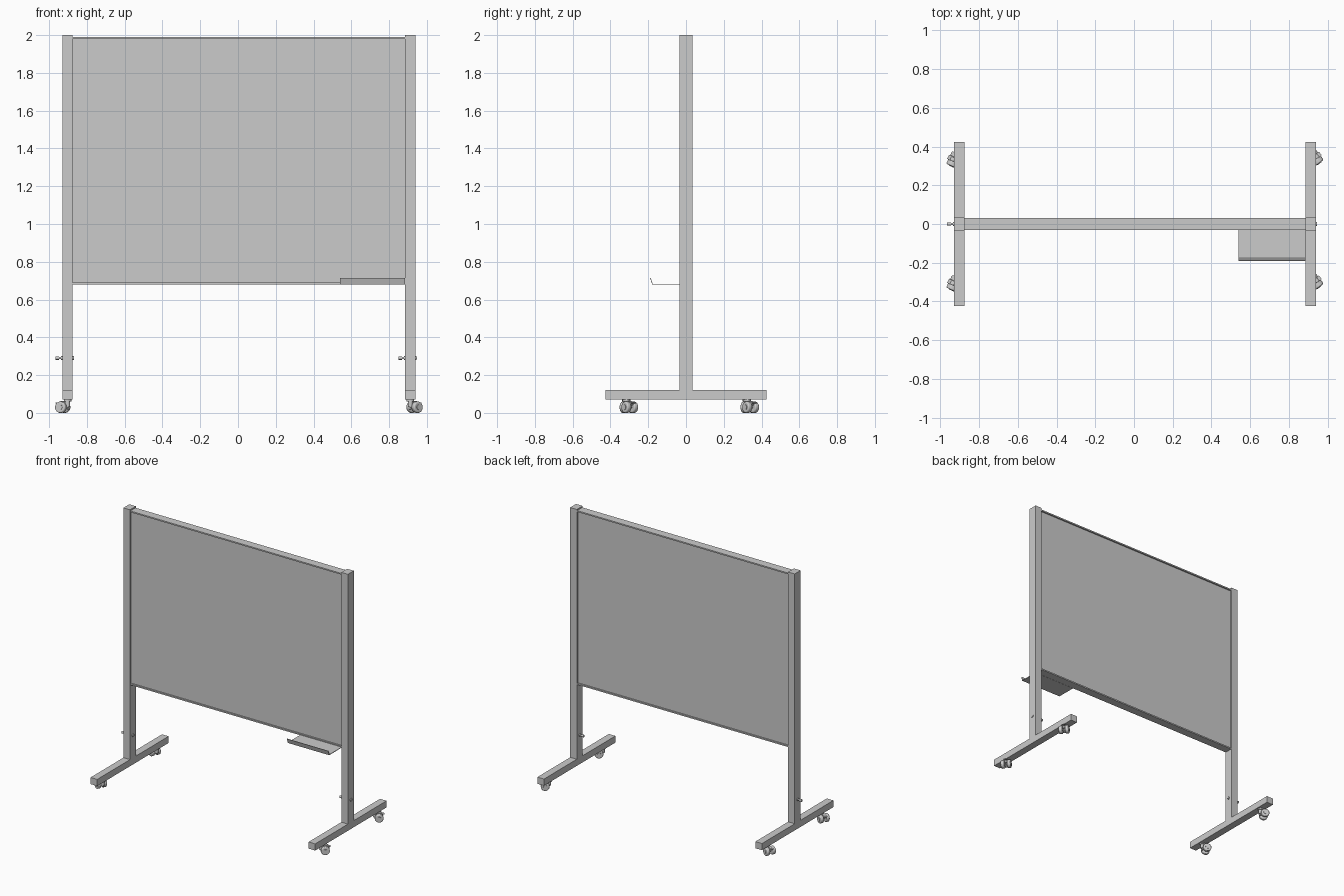
import bpy, math
from mathutils import Matrix, Vector

if "Cube" in bpy.data.objects:
    bpy.data.objects.remove(bpy.data.objects["Cube"])

def link(ob, M=None):
    if M is not None:
        ob.data.transform(M)
    return ob

def box(name, x0, x1, y0, y1, z0, z1, M=None):
    bpy.ops.mesh.primitive_cube_add(size=1)
    ob = bpy.context.object
    ob.name = name
    S = Matrix.Translation(((x0+x1)/2, (y0+y1)/2, (z0+z1)/2)) @ Matrix.Diagonal((x1-x0, y1-y0, z1-z0, 1))
    return link(ob, (M if M is not None else Matrix()) @ S)

def rod(name, a, b, r, M=None, sides=24, bevel=0):
    a, b = Vector(a), Vector(b)
    bpy.ops.mesh.primitive_cylinder_add(vertices=sides, radius=r, depth=(b-a).length)
    ob = bpy.context.object
    ob.name = name
    R = Matrix.Translation((a+b)/2) @ (b-a).to_track_quat('Z', 'Y').to_matrix().to_4x4()
    link(ob, (M if M is not None else Matrix()) @ R)
    if bevel:
        m = ob.modifiers.new('bevel', 'BEVEL')
        m.width, m.segments, m.limit_method = bevel, 3, 'ANGLE'
    bpy.ops.object.shade_smooth_by_angle()
    return ob

def extrude(name, prof, x0, x1, M=None):
    """Extrude a closed (y, z) outline along x."""
    n = len(prof)
    v = [(x, y, z) for x in (x0, x1) for y, z in prof]
    f = [(i, (i+1) % n, n+(i+1) % n, n+i) for i in range(n)]
    f += [tuple(range(n-1, -1, -1)), tuple(range(n, 2*n))]
    me = bpy.data.meshes.new(name)
    me.from_pydata(v, [], f)
    ob = bpy.data.objects.new(name, me)
    bpy.context.collection.objects.link(ob)
    if M is not None:
        me.transform(M)
    return ob

# twin-wheel swivel caster; local +x is the trailing direction
def caster(name, px, py, ang):
    M = Matrix.Translation((px, py, 0)) @ Matrix.Rotation(ang, 4, 'Z')
    c, zc, r = 0.028, 0.03, 0.03
    for s in (-1, 1):
        rod(name+'_wheel', (c, s*0.01, zc), (c, s*0.036, zc), r, M, 28, 0.006)
        rod(name+'_hub', (c, s*0.036, zc), (c, s*0.039, zc), 0.014, M, 20)
    rod(name+'_axle', (c, -0.037, zc), (c, 0.037, zc), 0.006, M, 12)
    # hood arcs over the middle of the wheels
    arc = [math.radians(a) for a in range(40, 201, 20)]
    prof = [(c+0.033*math.cos(a), zc+0.033*math.sin(a)) for a in arc]
    prof += [(c+0.012*math.cos(a), zc+0.012*math.sin(a)) for a in reversed(arc)]
    extrude(name+'_hood', prof, -0.009, 0.009,
            M @ Matrix(((0, 1, 0, 0), (-1, 0, 0, 0), (0, 0, 1, 0), (0, 0, 0, 1))))
    rod(name+'_socket', (0, 0, 0.03), (0, 0, 0.064), 0.013, M, 20)
    rod(name+'_stem', (0, 0, 0.06), (0, 0, 0.075), 0.02, M, 20)
    box(name+'_brake_lever', c+0.012, c+0.036, -0.012, 0.012, 0.05, 0.055, M)

# stand sides: post, foot, locking bolt, casters
XL, XR, HW = -0.9025, 0.9125, 0.0275
for side, x in (('left', XL), ('right', XR)):
    box(side+'_post', x-HW, x+HW, -0.035, 0.035, 0.12, 2.0)
    box(side+'_foot', x-HW, x+HW, -0.425, 0.425, 0.07, 0.12)
    rod(side+'_bolt', (x-0.05, 0, 0.29), (x+0.034, 0, 0.29), 0.006, sides=16)
    rod(side+'_bolt_knob', (x-0.063, 0, 0.29), (x-0.044, 0, 0.29), 0.009, sides=16)
    rod(side+'_bolt_collar', (x-0.034, 0, 0.29), (x-0.027, 0, 0.29), 0.011, sides=16)
    rod(side+'_bolt_nut', (x+0.027, 0, 0.29), (x+0.033, 0, 0.29), 0.011, sides=16)

caster('left_back_caster', XL, 0.32, math.radians(155))
caster('left_front_caster', XL, -0.32, math.radians(155))
caster('right_back_caster', XR, 0.325, math.radians(38))
caster('right_front_caster', XR, -0.315, math.radians(38))

# board recessed between the top and bottom rails
xl, xr = XL+HW, XR-HW
box('board', xl, xr, -0.02, 0.02, 0.685, 1.985)
box('top_rail', xl, xr, -0.031, 0.031, 1.98, 1.99)
box('bottom_rail', xl, xr, -0.031, 0.031, 0.68, 0.69)

# pen tray: thin bent sheet
extrude('pen_tray', [(-0.03, 0.679), (-0.179, 0.679), (-0.19, 0.714), (-0.187, 0.715),
                     (-0.176, 0.683), (-0.03, 0.683)], 0.54, xr)
